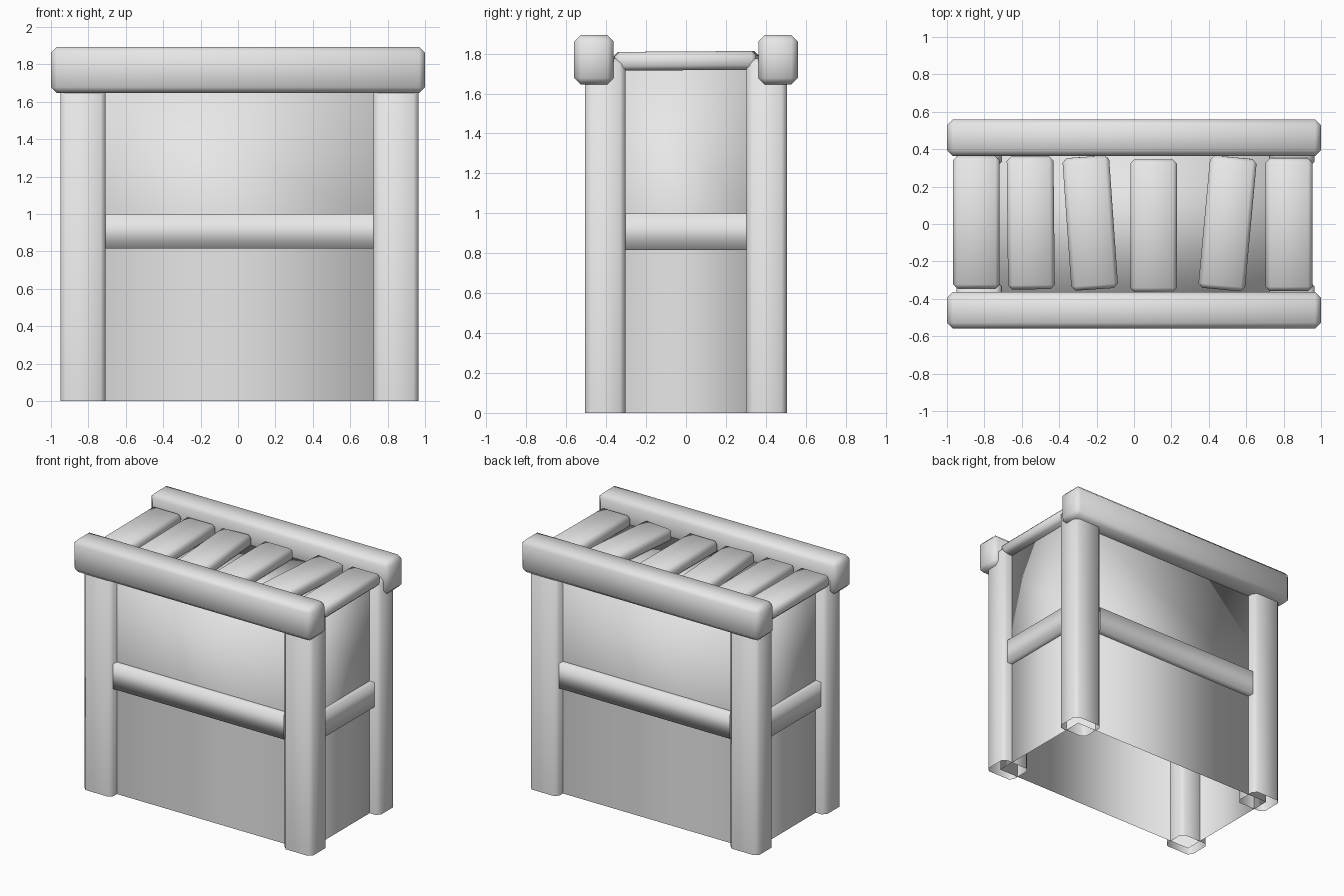
import bpy, bmesh
from math import radians
from mathutils import Matrix, Vector

cube = bpy.data.objects.get("Cube")
if cube:
    bpy.data.objects.remove(cube, do_unlink=True)

grey = bpy.data.materials.new("plain_grey")
grey.use_nodes = True
colour = (0.8, 0.8, 0.8, 1)
grey.diffuse_color = colour
grey.node_tree.nodes["Principled BSDF"].inputs["Base Color"].default_value = colour


def finish(name, bm):
    """Turn a bmesh into a smooth-shaded object."""
    bmesh.ops.recalc_face_normals(bm, faces=bm.faces)
    for f in bm.faces:
        f.smooth = True
    mesh = bpy.data.meshes.new(name)
    bm.to_mesh(mesh)
    bm.free()
    mesh.materials.append(grey)
    obj = bpy.data.objects.new(name, mesh)
    bpy.context.collection.objects.link(obj)


def box(lo, hi):
    bm = bmesh.new()
    bmesh.ops.create_cube(bm, size=1)
    lo, hi = Vector(lo), Vector(hi)
    for v in bm.verts:
        v.co = Vector([a + (b - a) * (c + 0.5) for a, b, c in zip(lo, hi, v.co)])
    bm.normal_update()
    return bm


def chamfer(bm, width, keep=lambda e: True):
    edges = [e for e in bm.edges if keep(e)]
    bmesh.ops.bevel(bm, geom=edges, offset=width, segments=1,
                    affect='EDGES', clamp_overlap=True)


def open_bottom(bm):
    low = [f for f in bm.faces if all(v.co.z < 0.001 for v in f.verts)]
    bmesh.ops.delete(bm, geom=low, context='FACES_ONLY')


def rail(name, lo, hi, axis):
    """Open-ended square rail running along one axis."""
    bm = box(lo, hi)
    caps = [f for f in bm.faces if abs(f.normal[axis]) > 0.9]
    bmesh.ops.delete(bm, geom=caps, context='FACES_ONLY')
    finish(name, bm)


# Thin body shell, open underneath, with one loop at rail height
shell = box((-0.872, -0.435, 0), (0.888, 0.435, 1.728))
open_bottom(shell)
bmesh.ops.bisect_plane(shell, geom=shell.verts[:] + shell.edges[:] + shell.faces[:],
                       plane_co=(0, 0, 0.91), plane_no=(0, 0, 1))
finish("body_shell", shell)

for end, s in (("front", -1), ("back", 1)):
    # Hollow corner posts
    y0, y1 = sorted((s * 0.304, s * 0.505))
    for side, x0, x1 in (("right", -0.95, -0.708), ("left", 0.725, 0.965)):
        post = box((x0, y0, 0), (x1, y1, 1.775))
        chamfer(post, 0.028, lambda e: max(v.co.z for v in e.verts) > 0.1)
        open_bottom(post)
        finish(f"{end}_{side}_post", post)

    # Long top beams
    y0, y1 = sorted((s * 0.363, s * 0.56))
    beam = box((-1, y0, 1.646), (1, y1, 1.893))
    chamfer(beam, 0.032)
    finish(f"{end}_top_beam", beam)

    # Long middle rails
    y0, y1 = sorted((s * 0.39, s * 0.485))
    rail(f"{end}_rail", (-0.708, y0, 0.815), (0.725, y1, 1.0), 0)

# Short end rails
for side, x0, x1 in (("right", -0.918, -0.82), ("left", 0.835, 0.93)):
    rail(f"{side}_end_rail", (x0, -0.304, 0.815), (x1, 0.304, 1.0), 1)

# Loose slats across the top: centre x, centre y, turn in degrees
slats = [(-0.843, 0.009, 0), (-0.552, 0.006, 0.6), (-0.234, 0.005, 4),
         (0.105, -0.009, 0), (0.5, 0.003, -5.3), (0.829, -0.003, 0)]
for i, (x, y, turn) in enumerate(slats, 1):
    slat = box((-0.125, -0.355, -0.047), (0.125, 0.355, 0.047))
    chamfer(slat, 0.023)
    slat.transform(Matrix.Translation((x, y, 1.764))
                   @ Matrix.Rotation(radians(turn), 4, 'Z')
                   @ Matrix.Rotation(radians(0.4), 4, 'X'))
    finish(f"top_slat_{i}", slat)
